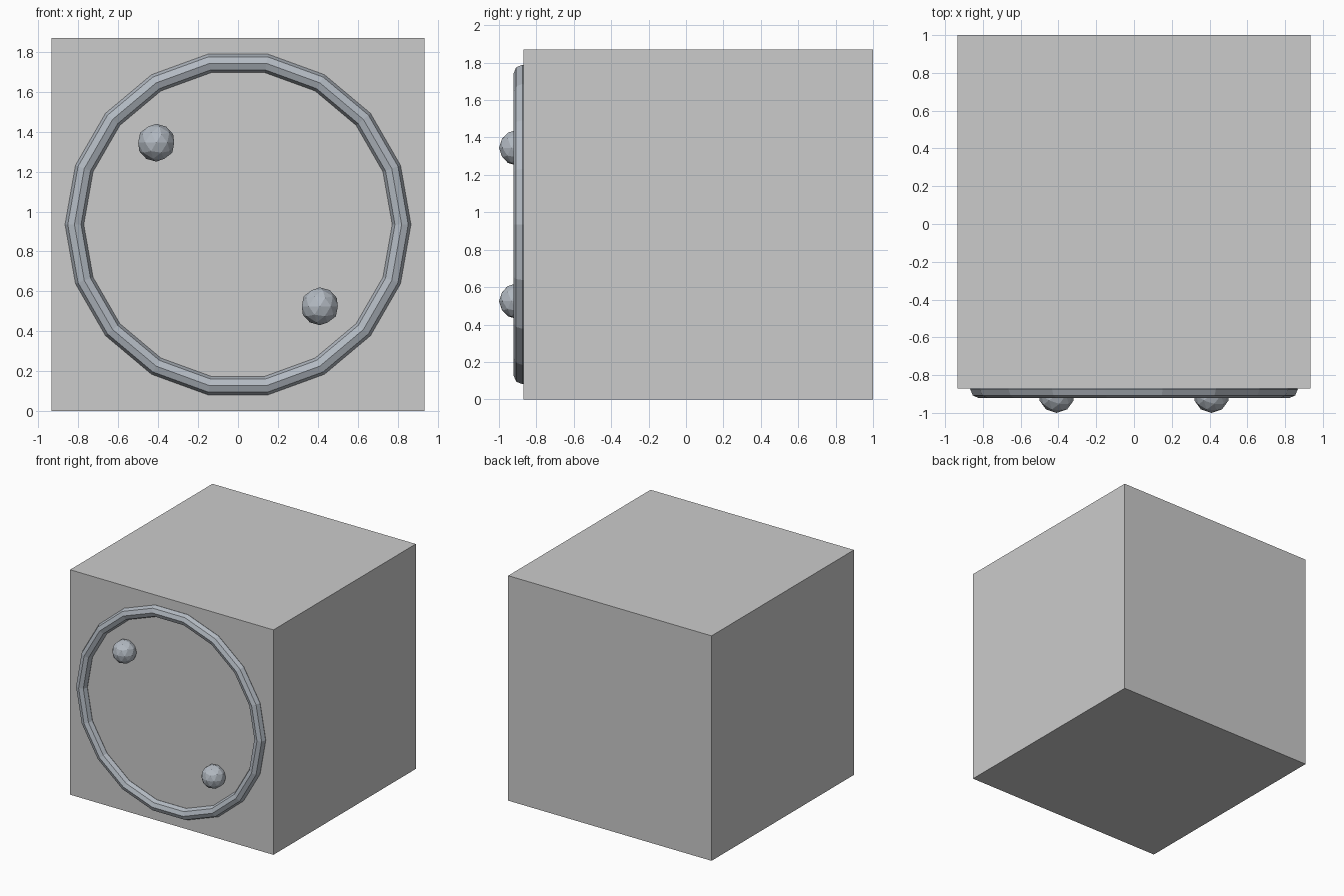
import bpy
from math import pi

if "Cube" in bpy.data.objects:
    bpy.data.objects.remove(bpy.data.objects["Cube"])

SIDE = 1.87            # edge of the cube
FRONT = 1 - SIDE       # y of the front face
MID = SIDE / 2         # height of the face centre

metal = bpy.data.materials.new("slate_metal")
metal.diffuse_color = (0.45, 0.49, 0.54, 1)
metal.use_nodes = True
metal.node_tree.nodes["Principled BSDF"].inputs["Base Color"].default_value = metal.diffuse_color


def finish(name, material=None):
    ob = bpy.context.object
    ob.name = name
    if material:
        ob.data.materials.append(material)
    return ob


# Cube body
bpy.ops.mesh.primitive_cube_add(size=SIDE, location=(0, 1 - MID, MID))
finish("body")

# Ring half sunk into the front face
bpy.ops.mesh.primitive_torus_add(
    major_segments=18, minor_segments=8, major_radius=0.82, minor_radius=0.047,
    location=(0, FRONT - 0.005, MID), rotation=(pi / 2, 0, 0))
finish("front_ring", metal)

# Two studs on the diagonal inside the ring
for name, s in (("upper_stud", -1), ("lower_stud", 1)):
    bpy.ops.mesh.primitive_ico_sphere_add(
        subdivisions=2, radius=0.095,
        location=(0.41 * s, -0.905, MID - 0.41 * s))
    finish(name, metal)
